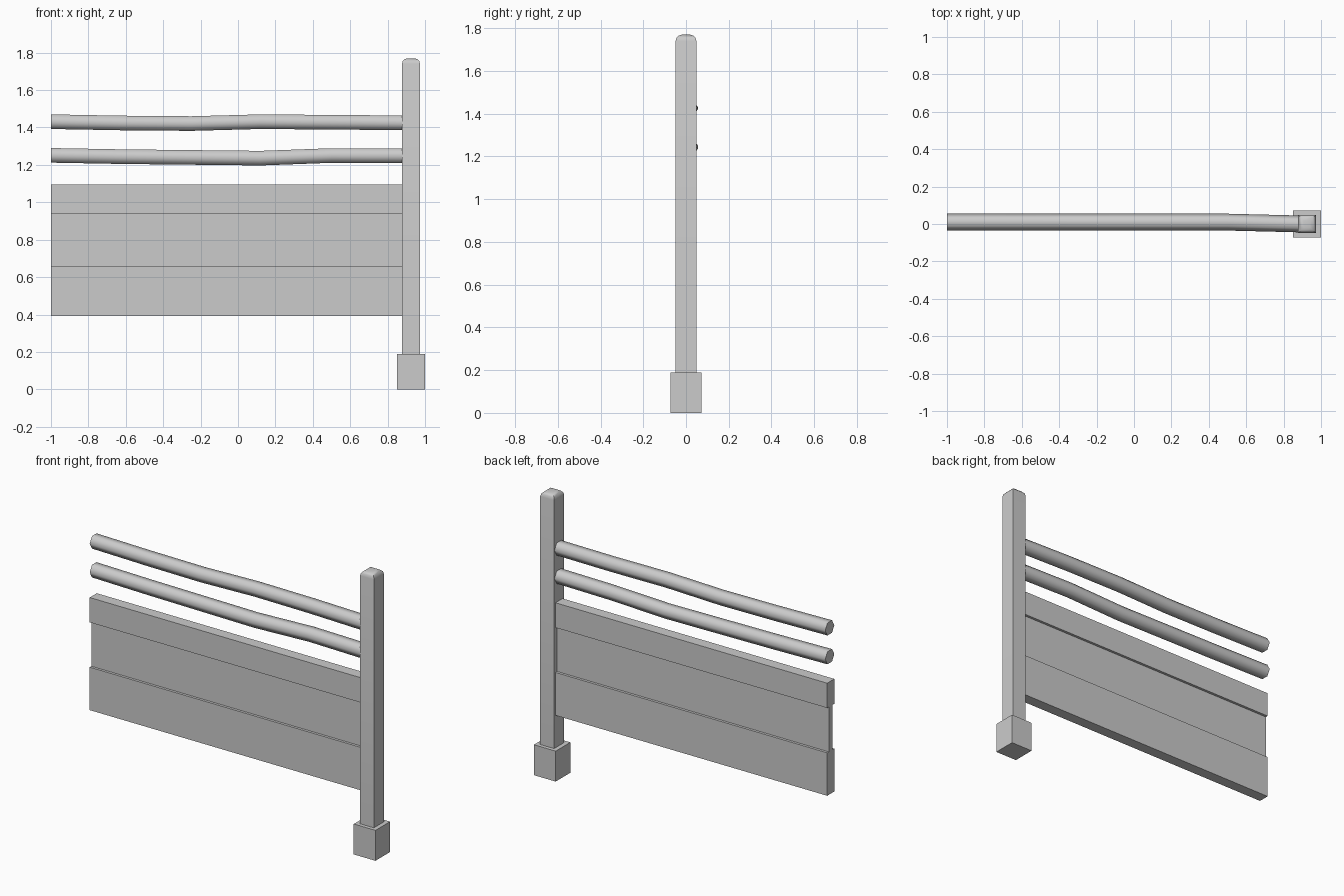
import bpy, bmesh, math

if "Cube" in bpy.data.objects:
    bpy.data.objects.remove(bpy.data.objects["Cube"])


def finish(name, bm, smooth=False):
    bmesh.ops.recalc_face_normals(bm, faces=bm.faces)
    mesh = bpy.data.meshes.new(name)
    bm.to_mesh(mesh)
    bm.free()
    obj = bpy.data.objects.new(name, mesh)
    bpy.context.collection.objects.link(obj)
    if smooth:
        bpy.ops.object.select_all(action='DESELECT')
        obj.select_set(True)
        bpy.context.view_layer.objects.active = obj
        bpy.ops.object.shade_smooth_by_angle(angle=math.radians(smooth))
    return obj


def box(name, x, z, half_y, round_top=0.0):
    bm = bmesh.new()
    bmesh.ops.create_cube(bm, size=1)
    for v in bm.verts:
        v.co = (x[v.co.x > 0], half_y if v.co.y > 0 else -half_y, z[v.co.z > 0])
    if round_top:
        edges = [e for e in bm.edges if all(v.co.z == z[1] or abs(v.co.z - z[1]) < 1e-5 for v in e.verts)]
        bmesh.ops.bevel(bm, geom=edges, offset=round_top, segments=3,
                        profile=0.5, affect='EDGES')
    return finish(name, bm, 35 if round_top else False)


def rail(name, path, radius=0.045, sides=6):
    # hexagonal rings lofted along a slightly crooked path
    bm = bmesh.new()
    rings = []
    for x, y, z in path:
        rings.append([bm.verts.new((x,
                                    y + radius * math.cos(math.tau * i / sides),
                                    z + radius * math.sin(math.tau * i / sides)))
                      for i in range(sides)])
    for a, b in zip(rings, rings[1:]):
        for i in range(sides):
            j = (i + 1) % sides
            bm.faces.new((a[i], a[j], b[j], b[i]))
    bm.faces.new(rings[0])
    bm.faces.new(rings[-1])
    return finish(name, bm, 65)


# post and footing
box("footing", (0.85, 1.0), (0.0, 0.19), 0.072)
box("post", (0.877, 0.973), (0.15, 1.77), 0.049, round_top=0.03)

# boards, the middle one thinner than its neighbours
box("bottom_board", (-1.0, 0.88), (0.392, 0.66), 0.035)
box("middle_board", (-1.0, 0.88), (0.66, 0.94), 0.019)
box("top_board", (-1.0, 0.88), (0.94, 1.095), 0.035)

# crooked round rails
xs = (-1.0, -0.62, -0.25, 0.12, 0.5, 0.9)
ys = (0.01, 0.01, 0.01, 0.01, 0.01, 0.0)
upper = (1.431, 1.424, 1.421, 1.431, 1.428, 1.425)
lower = (1.251, 1.244, 1.240, 1.236, 1.250, 1.249)
rail("upper_rail", list(zip(xs, ys, upper)))
rail("lower_rail", list(zip(xs, ys, lower)))
